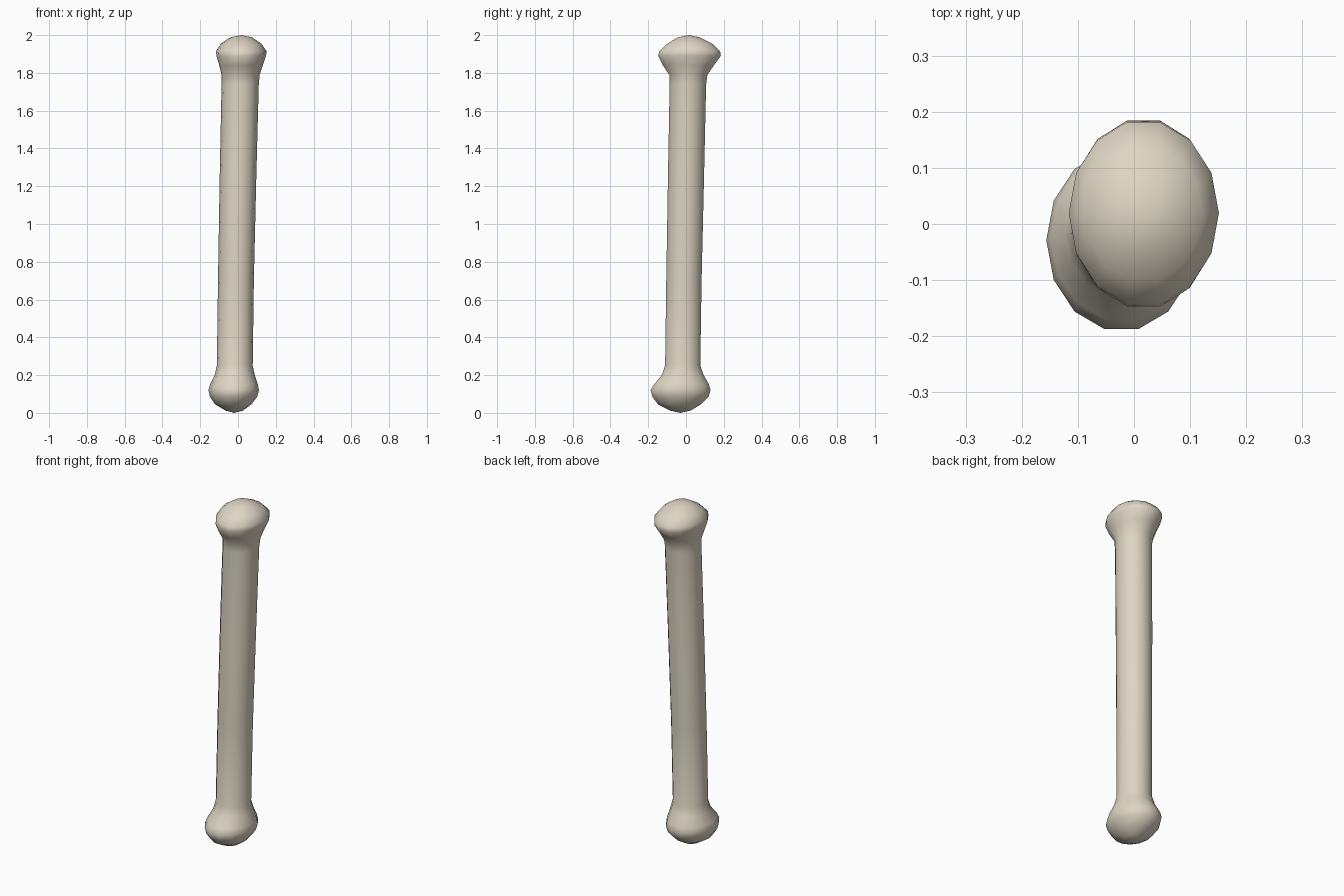
import bpy, bmesh, math

SIDES = 14

# aged ivory bone colour
ivory = bpy.data.materials.new("ivory bone")
ivory.diffuse_color = (0.73, 0.67, 0.55, 1.0)

# cross-sections, bottom to top: z, x min, x max, y min, y max
SECTIONS = [
    (0.012, -0.065, 0.025, -0.085, 0.025),
    (0.045, -0.120, 0.070, -0.150, 0.080),
    (0.085, -0.147, 0.100, -0.180, 0.122),
    (0.120, -0.155, 0.110, -0.190, 0.132),
    (0.150, -0.147, 0.104, -0.172, 0.124),
    (0.200, -0.122, 0.088, -0.130, 0.095),
    (0.250, -0.111, 0.077, -0.112, 0.077),
    (0.700, -0.105, 0.083, -0.106, 0.084),
    (1.250, -0.096, 0.096, -0.097, 0.097),
    (1.740, -0.086, 0.109, -0.088, 0.108),
    (1.790, -0.086, 0.114, -0.090, 0.115),
    (1.840, -0.098, 0.130, -0.125, 0.150),
    (1.890, -0.113, 0.147, -0.150, 0.187),
    (1.915, -0.115, 0.150, -0.144, 0.183),
    (1.955, -0.090, 0.122, -0.100, 0.140),
    (1.988, -0.040, 0.075, -0.045, 0.075),
]

# bone: elliptical rings skinned from the lower knob through the shaft to the upper knob
bm = bmesh.new()
rings = []
for z, x0, x1, y0, y1 in SECTIONS:
    cx, cy = (x0 + x1) / 2, (y0 + y1) / 2
    rx, ry = (x1 - x0) / 2 * 1.01, (y1 - y0) / 2 * 1.01
    ring = []
    for i in range(SIDES):
        a = 2 * math.pi * i / SIDES
        ring.append(bm.verts.new((cx + rx * math.cos(a), cy + ry * math.sin(a), z)))
    rings.append(ring)

for low, high in zip(rings, rings[1:]):
    for i in range(SIDES):
        j = (i + 1) % SIDES
        bm.faces.new((low[i], low[j], high[j], high[i]))

# rounded tips
bottom = bm.verts.new((-0.02, -0.03, 0.0))
top = bm.verts.new((0.018, 0.015, 2.0))
for i in range(SIDES):
    j = (i + 1) % SIDES
    bm.faces.new((rings[0][j], rings[0][i], bottom))
    bm.faces.new((rings[-1][i], rings[-1][j], top))

bmesh.ops.recalc_face_normals(bm, faces=bm.faces[:])
for f in bm.faces:
    f.smooth = True
mesh = bpy.data.meshes.new("bone")
bm.to_mesh(mesh)
bm.free()
mesh.materials.append(ivory)
bone = bpy.data.objects.new("bone", mesh)
bpy.context.collection.objects.link(bone)
